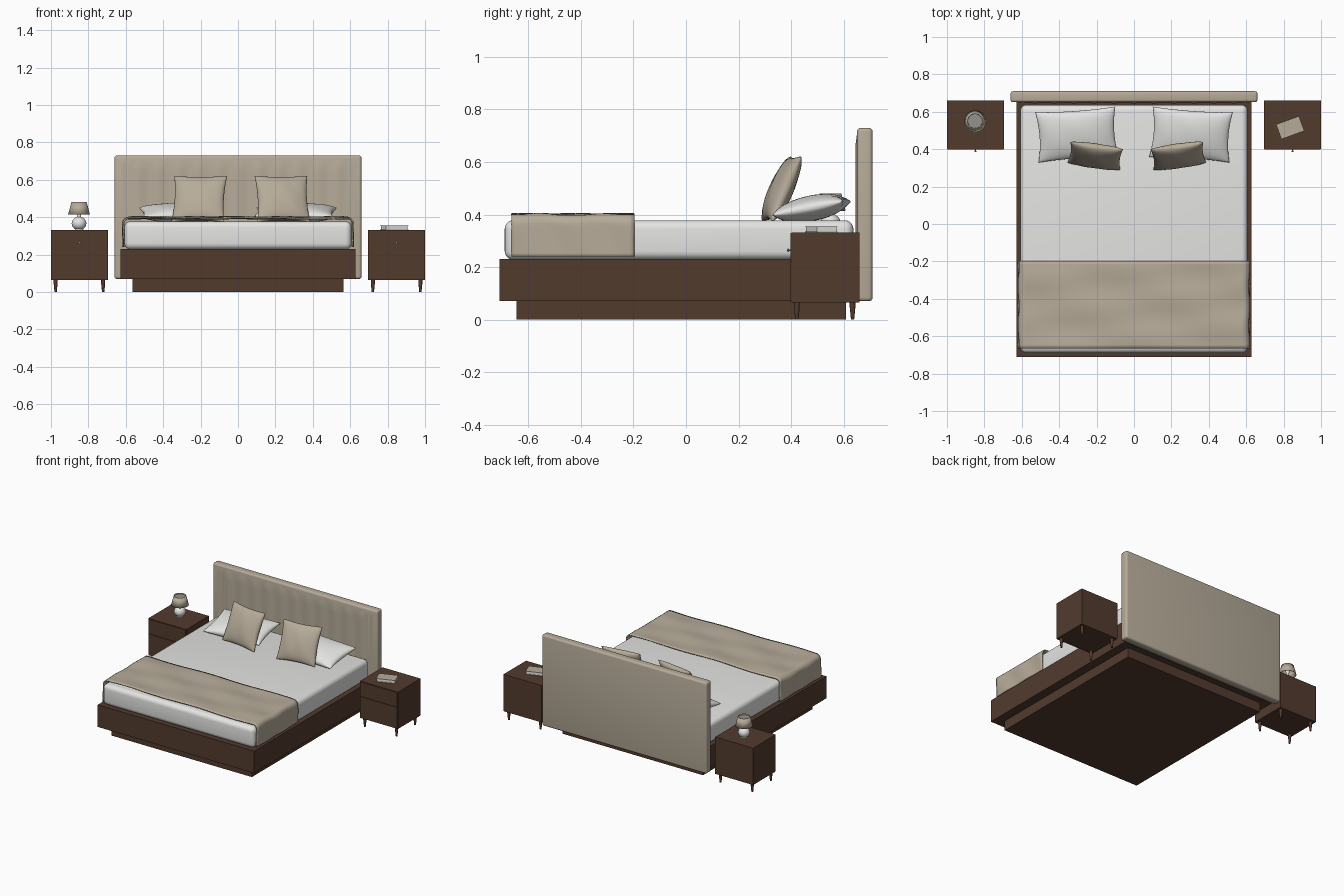
import bpy, bmesh, math
from mathutils import Matrix

cube = bpy.data.objects.get("Cube")
if cube:
    bpy.data.objects.remove(cube, do_unlink=True)


def material(name, rgb):
    m = bpy.data.materials.new(name)
    m.use_nodes = True
    m.diffuse_color = (*rgb, 1)
    bsdf = m.node_tree.nodes["Principled BSDF"]
    bsdf.inputs["Base Color"].default_value = (*rgb, 1)
    bsdf.inputs["Roughness"].default_value = 0.8
    return m


WOOD = material("dark wood", (0.085, 0.043, 0.027))
LINEN = material("beige linen", (0.47, 0.41, 0.32))
WHITE = material("white cotton", (0.78, 0.78, 0.77))
METAL = material("grey metal", (0.3, 0.29, 0.27))


def finish(name, bm, mat, smooth=False):
    """Turn a bmesh into a named, coloured object."""
    me = bpy.data.meshes.new(name)
    bm.to_mesh(me)
    bm.free()
    me.materials.append(mat)
    ob = bpy.data.objects.new(name, me)
    bpy.context.collection.objects.link(ob)
    if smooth:
        bpy.ops.object.select_all(action="DESELECT")
        ob.select_set(True)
        bpy.context.view_layer.objects.active = ob
        bpy.ops.object.shade_smooth_by_angle(angle=math.radians(50))
    return ob


def box(name, x, y, z, mat, round_edge=0.0, segments=4):
    """Box from (min, max) ranges, with optional rounded edges."""
    bm = bmesh.new()
    bmesh.ops.create_cube(bm, size=1)
    for v in bm.verts:
        v.co = [r[0] + (c + 0.5) * (r[1] - r[0]) for c, r in zip(v.co, (x, y, z))]
    if round_edge:
        bmesh.ops.bevel(bm, geom=bm.edges[:], offset=round_edge,
                        segments=segments, profile=0.5, affect="EDGES")
    return finish(name, bm, mat, round_edge > 0)


def add_grid(bm, f, nu, nv):
    """Surface patch: f maps u, v in 0..1 to a point."""
    rows = [[bm.verts.new(f(i / nu, j / nv)) for j in range(nv + 1)]
            for i in range(nu + 1)]
    for a, b in zip(rows, rows[1:]):
        for j in range(nv):
            bm.faces.new((a[j], b[j], b[j + 1], a[j + 1]))


def lathe(name, profile, centre, mat, sides=24):
    """Revolve (radius, z) points about the vertical axis."""
    bm = bmesh.new()

    def point(u, v):
        r, z = profile[round(v * (len(profile) - 1))]
        a = math.tau * u
        return (r * math.cos(a), r * math.sin(a), z)
    add_grid(bm, point, sides, len(profile) - 1)
    bmesh.ops.remove_doubles(bm, verts=bm.verts[:], dist=1e-5)
    bmesh.ops.recalc_face_normals(bm, faces=bm.faces[:])
    ob = finish(name, bm, mat, True)
    ob.location = centre
    return ob


def pillow(name, size, thick, loc, rot, mat):
    """Stuffed cushion with pointed corners and a thin seam."""
    bm = bmesh.new()
    for side in (1, -1):
        def point(u, v):
            p, q = math.sin((u - 0.5) * math.pi), math.sin((v - 0.5) * math.pi)
            fat = max(0, (1 - p ** 2) * (1 - q ** 2)) ** 0.42
            crease = 0.03 * math.sin(7 * p + 3 * q) * fat
            return (size[0] / 2 * p * (1 - 0.07 * (1 - q * q)),
                    size[1] / 2 * q * (1 - 0.07 * (1 - p * p)),
                    side * thick / 2 * (fat + crease))
        add_grid(bm, point, 24, 24)
    bmesh.ops.remove_doubles(bm, verts=bm.verts[:], dist=1e-5)
    bmesh.ops.recalc_face_normals(bm, faces=bm.faces[:])
    ob = finish(name, bm, mat, True)
    ob.location = loc
    ob.rotation_euler = [math.radians(a) for a in rot]
    return ob


# Bed base
box("plinth", (-0.563, 0.563), (-0.645, 0.61), (0, 0.075), WOOD)
box("bed_frame", (-0.627, 0.627), (-0.71, 0.652), (0.07, 0.23), WOOD)
box("mattress", (-0.607, 0.607), (-0.69, 0.637), (0.228, 0.378), WHITE, 0.032, 5)

# Headboard with a fluted front
box("headboard", (-0.66, 0.66), (0.651, 0.71), (0.07, 0.73), LINEN, 0.014, 4)
bm = bmesh.new()


def flute(u, v):
    edge = min(1, 12 * min(u, 1 - u), 12 * min(v, 1 - v))
    wave = 0.5 + 0.5 * math.cos(math.tau * 12 * u)
    return (-0.64 + 1.28 * u, 0.652 - edge * (0.002 + 0.005 * wave), 0.09 + 0.625 * v)


add_grid(bm, flute, 144, 24)
finish("headboard_flutes", bm, LINEN, True)

# Blanket draped across the foot of the bed
bm = bmesh.new()
HALF, LOW, TOP, CORNER = 0.614, 0.24, 0.397, 0.03


def drape(u, v):
    drop, flat = TOP - LOW - CORNER, HALF - CORNER
    arc = CORNER * math.pi / 2
    s = abs(2 * u - 1) * (flat + arc + drop)
    if s < flat:
        x, z, lift = s, TOP, 1
    elif s < flat + arc:
        a = (s - flat) / CORNER
        x, z, lift = flat + CORNER * math.sin(a), TOP - CORNER + CORNER * math.cos(a), 0.4
    else:
        x, z, lift = HALF, TOP - CORNER - (s - flat - arc), 0
    x = math.copysign(x, u - 0.5)
    y = -0.665 + 0.468 * v
    ripple = math.sin(11 * x + 9 * v) * 0.6 + math.sin(15 * v - 4 * x) * 0.4
    return (x + (1 - lift) * 0.003 * math.sin(14 * v + z * 20), y, z + lift * 0.005 * ripple)


add_grid(bm, drape, 120, 24)
bmesh.ops.recalc_face_normals(bm, faces=bm.faces[:])
blanket = finish("blanket", bm, LINEN, True)
cloth = blanket.modifiers.new("thickness", "SOLIDIFY")
cloth.thickness, cloth.offset = 0.008, 0

# Pillows and cushions, one of each per side
for side, s in (("right", -1), ("left", 1)):
    pillow(f"{side}_pillow", (0.43, 0.275), 0.095, (s * 0.305, 0.478, 0.424),
           (11, 0, -4 * s), WHITE)
    pillow(f"{side}_cushion", (0.285, 0.27), 0.085, (s * 0.222 + 0.015, 0.364, 0.498),
           (66, 0, 8 * s), LINEN)

# Bedside tables
for side, s in (("right", -1), ("left", 1)):
    cx = s * 0.848
    x = (cx - 0.152, cx + 0.152)
    box(f"{side}_table_body", x, (0.402, 0.66), (0.065, 0.332), WOOD)
    for part, z in (("lower", (0.068, 0.222)), ("upper", (0.226, 0.329))):
        box(f"{side}_table_{part}_drawer", (x[0] + 0.003, x[1] - 0.003),
            (0.397, 0.403), z, WOOD)
    knob = lathe(f"{side}_table_knob", [(0, 0), (0.003, 0), (0.003, 0.006), (0.006, 0.008),
                                        (0.006, 0.012), (0, 0.013)],
                 (cx, 0.398, 0.264), METAL, 12)
    knob.rotation_euler.x = math.pi / 2
    for lx in (-0.127, 0.127):
        for row, ly in (("front", 0.422), ("back", 0.634)):
            end = "outer" if lx * s > 0 else "inner"
            lathe(f"{side}_table_{row}_{end}_leg",
                  [(0, 0), (0.006, 0), (0.011, 0.05), (0.011, 0.068), (0, 0.068)],
                  (cx + lx, ly, 0), WOOD, 12)

# Lamp with a round body and an open shade
lamp = (-0.85, 0.55, 0.331)
ball = [(0.039 * math.sin(a), 0.036 - 0.036 * math.cos(a))
        for a in (math.pi * (0.18 + 0.72 * k / 14) for k in range(15))]
lathe("lamp_base", [(0, 0), (0.024, 0)] + ball + [(0.009, 0.09), (0, 0.09)], lamp, WHITE, 32)
lathe("lamp_bulb", [(0.006, 0.088), (0.014, 0.105), (0.014, 0.118), (0, 0.13)], lamp, WHITE, 16)
shade = lathe("lamp_shade", [(0.058, 0.084), (0.041, 0.15)], lamp, LINEN, 32)
wall = shade.modifiers.new("thickness", "SOLIDIFY")
wall.thickness = 0.003
lathe("lamp_shade_holder", [(0, 0.138), (0.04, 0.138), (0.04, 0.141), (0, 0.141)],
      lamp, METAL, 32)

# Book lying on the other table
for name, inset, z, mat in (("book_back_cover", 0, (0.332, 0.335), LINEN),
                            ("book_pages", 0.003, (0.335, 0.352), WHITE),
                            ("book_front_cover", 0, (0.352, 0.355), LINEN)):
    part = box(name, (-0.065 + inset, 0.065 - inset), (-0.042 + inset, 0.042 - inset), z, mat)
    part.matrix_world = Matrix.Translation((0.835, 0.515, 0)) @ Matrix.Rotation(
        math.radians(20), 4, "Z")
